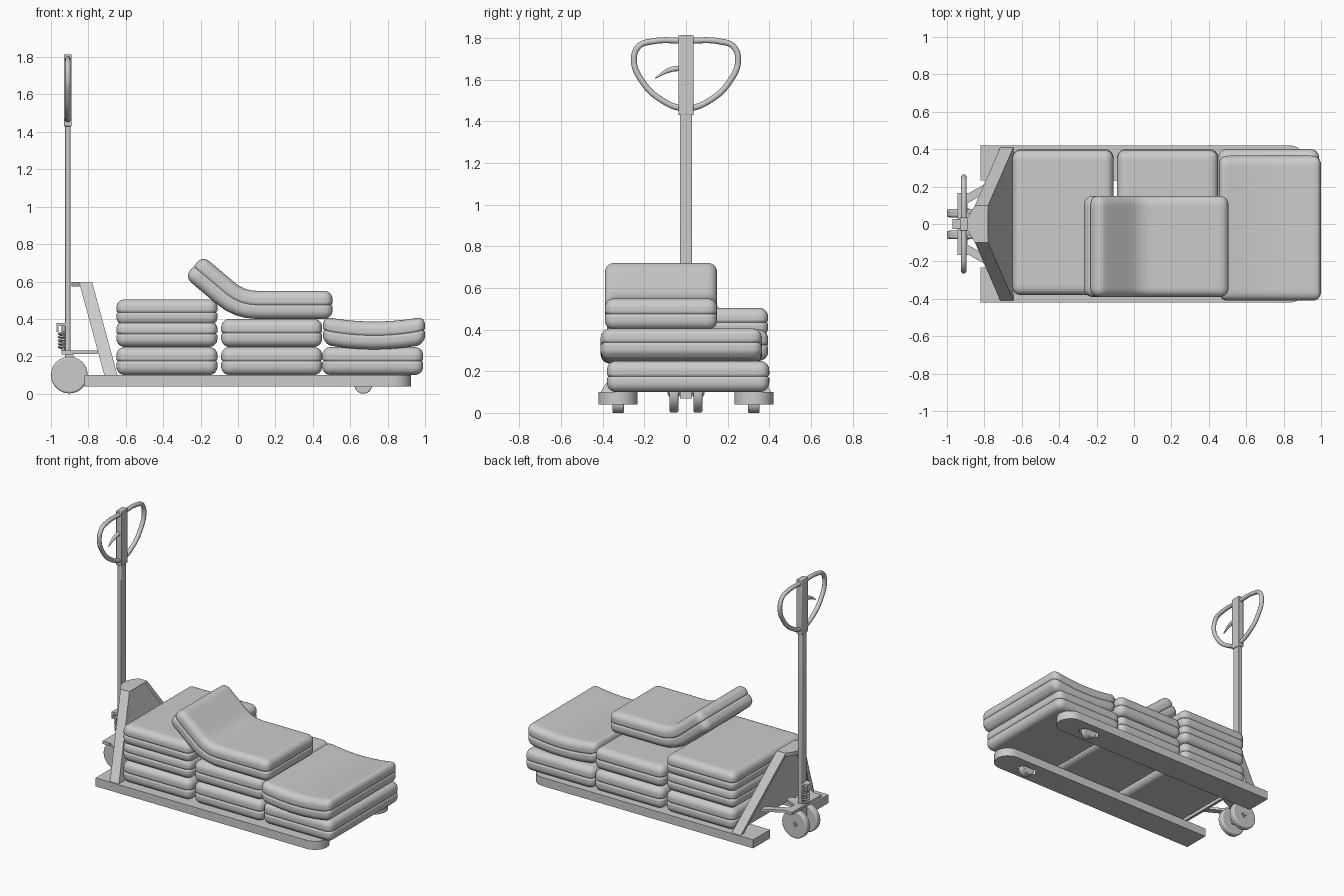
import bpy, bmesh, math
from mathutils import Vector

if "Cube" in bpy.data.objects:
    bpy.data.objects.remove(bpy.data.objects["Cube"])


def finish(name, bm, smooth=35):
    bmesh.ops.recalc_face_normals(bm, faces=bm.faces)
    me = bpy.data.meshes.new(name)
    bm.to_mesh(me)
    bm.free()
    ob = bpy.data.objects.new(name, me)
    bpy.context.collection.objects.link(ob)
    if smooth:
        me.shade_smooth()
        me.set_sharp_from_angle(angle=math.radians(smooth))
    return ob


def bevel(ob, width, segments=2):
    m = ob.modifiers.new("bevel", 'BEVEL')
    m.width, m.segments, m.limit_method = width, segments, 'ANGLE'
    return ob


def prism(name, pts, vec):
    bm = bmesh.new()
    f = bm.faces.new([bm.verts.new(p) for p in pts])
    g = bmesh.ops.extrude_face_region(bm, geom=[f])["geom"]
    for v in g:
        if isinstance(v, bmesh.types.BMVert):
            v.co += Vector(vec)
    return finish(name, bm)


def box(name, x0, x1, y0, y1, z0, z1):
    return prism(name, [(x0, y0, z0), (x1, y0, z0), (x1, y1, z0), (x0, y1, z0)], (0, 0, z1 - z0))


def wheel(name, x, y, z, r, w, segs=40):
    pts = [(x + r * math.cos(2 * math.pi * i / segs), y - w / 2,
            z + r * math.sin(2 * math.pi * i / segs)) for i in range(segs)]
    return prism(name, pts, (0, w, 0))


def tube(name, pts, r, cyclic=False, kind='POLY', radii=None):
    cu = bpy.data.curves.new(name, 'CURVE')
    cu.dimensions = '3D'
    cu.bevel_depth, cu.bevel_resolution, cu.use_fill_caps = r, 3, True
    sp = cu.splines.new(kind)
    if kind == 'BEZIER':
        sp.bezier_points.add(len(pts) - 1)
        for i, (b, p) in enumerate(zip(sp.bezier_points, pts)):
            b.co = p
            b.handle_left_type = b.handle_right_type = 'AUTO'
            b.radius = radii[i] if radii else 1
    else:
        sp.points.add(len(pts) - 1)
        for b, p in zip(sp.points, pts):
            b.co = (*p, 1)
    sp.use_cyclic_u = cyclic
    ob = bpy.data.objects.new(name, cu)
    bpy.context.collection.objects.link(ob)
    return ob


def cushion(name, x0, x1, y0, y1, z0, z1, deform=None, r=0.045):
    """Rounded, puffed box with a stitched groove around its waist."""
    c = Vector((x0 + x1, y0 + y1, z0 + z1)) / 2
    h = Vector((x1 - x0, y1 - y0, z1 - z0)) / 2
    bm = bmesh.new()
    bmesh.ops.create_cube(bm, size=2)
    bmesh.ops.subdivide_edges(bm, edges=bm.edges[:], cuts=27, use_grid_fill=True)
    for v in bm.verts:
        u = Vector([math.sin(a * math.pi / 2) for a in v.co])
        p = Vector([u[i] * h[i] for i in range(3)])
        inner = Vector([max(-h[i] + r, min(h[i] - r, p[i])) for i in range(3)])
        d = p - inner
        if d.length > 1e-6:
            p = inner + d.normalized() * r
        side = max(abs(u.x), abs(u.y)) > 0.999
        if side and abs(v.co.z) < 0.01:
            p.x *= 1 - 0.007 / h.x
            p.y *= 1 - 0.007 / h.y
        p += c
        v.co = deform(p, u, c) if deform else p
    return finish(name, bm, 60)


def sag(p, u, c):
    p.z += 0.027 * u.x * u.x
    return p


def bend(p, u, c, start=0.099, R=0.25, amax=0.70):
    t = start - p.x
    if t <= 0:
        return p
    a = min(t / R, amax)
    rest = t - a * R
    off = p.z - c.z
    return Vector((start - R * math.sin(a) - rest * math.cos(a) + off * math.sin(a), p.y,
                   c.z + R * (1 - math.cos(a)) + rest * math.sin(a) + off * math.cos(a)))


# Cushion stacks
cushion("cushion_rear_low", -0.65, -0.11, -0.38, 0.40, 0.10, 0.25)
cushion("cushion_rear_mid", -0.65, -0.11, -0.38, 0.395, 0.25, 0.39)
cushion("cushion_rear_top", -0.65, -0.11, -0.38, 0.395, 0.365, 0.505)
cushion("cushion_middle_low", -0.09, 0.45, -0.38, 0.40, 0.10, 0.25)
cushion("cushion_middle_top", -0.09, 0.45, -0.38, 0.395, 0.25, 0.40)
cushion("cushion_front_low", 0.45, 0.99, -0.38, 0.40, 0.10, 0.25)
cushion("cushion_front_sagging", 0.455, 1.0, -0.41, 0.365, 0.237, 0.386, sag)
cushion("cushion_bent", -0.305, 0.505, -0.39, 0.15, 0.40, 0.55, bend)

# Forks with rounded tips, wheel pockets and load wheels
for s, side in ((-1, "right"), (1, "left")):
    yc = 0.326 * s
    tip = [(0.83 + 0.095 * math.cos(a), yc + 0.094 * math.sin(a), 0.04)
           for a in [math.radians(-90 + 10 * i) for i in range(19)]]
    fork = prism("fork_" + side, tip + [(-0.82, yc + 0.094, 0.04), (-0.82, yc - 0.094, 0.04)], (0, 0, 0.06))
    cut = prism("pocket_cutter_" + side,
                [(0.67 + dx, yc + dy, -0.05) for dx, dy in
                 ((-0.08, 0), (-0.045, -0.04), (0.045, -0.04), (0.08, 0), (0.045, 0.04), (-0.045, 0.04))],
                (0, 0, 0.145))
    cut.hide_render = True
    cut.hide_set(True)
    m = fork.modifiers.new("pocket", 'BOOLEAN')
    m.object, m.solver = cut, 'EXACT'
    bevel(wheel("load_wheel_" + side, 0.67, yc, 0.047, 0.047, 0.054), 0.004)
    wheel("load_axle_" + side, 0.67, yc, 0.06, 0.012, 0.09, 12)

    # Sloping leg of the upright frame
    prism("frame_leg_" + side, [(-0.645, 0.41 * s, 0.10), (-0.645, 0.375 * s, 0.10),
                                (-0.78, 0.07 * s, 0.597), (-0.78, 0.10 * s, 0.597)], (-0.07, 0, 0))
    # Strut tying the steering plate to the frame
    prism("strut_" + side, [(-0.91, 0.10 * s, 0.212), (-0.91, 0.15 * s, 0.212),
                            (-0.75, 0.24 * s, 0.212), (-0.75, 0.19 * s, 0.212)], (0, 0, 0.018))
    # Steering wheel and hub
    bevel(wheel("steer_wheel_" + side, -0.902, 0.058 * s, 0.10, 0.098, 0.044, 48), 0.01, 3)
    wheel("steer_hub_" + side, -0.902, 0.058 * s, 0.10, 0.022, 0.052, 16)

# Upright frame plate and cap
prism("frame_plate", [(-0.646, -0.40, 0.10), (-0.646, 0.40, 0.10),
                      (-0.781, 0.09, 0.595), (-0.781, -0.09, 0.595)], (-0.02, 0, 0))
prism("frame_cap", [(-0.78, -0.10, 0.573), (-0.78, 0.10, 0.573), (-0.85, 0.10, 0.573),
                    (-0.89, 0.035, 0.573), (-0.89, -0.035, 0.573), (-0.85, -0.10, 0.573)], (0, 0, 0.025))

# Steering assembly
box("steer_plate", -0.945, -0.89, -0.165, 0.165, 0.21, 0.23)
prism("steer_tongue", [(-0.89, -0.06, 0.212), (-0.80, -0.02, 0.212), (-0.80, 0.02, 0.212),
                       (-0.89, 0.06, 0.212)], (0, 0, 0.018))
box("steer_post", -0.925, -0.88, -0.03, 0.03, 0.07, 0.215)
wheel("steer_axle", -0.902, 0, 0.10, 0.012, 0.18, 16)
tube("spring", [(-0.935 + 0.023 * math.cos(i * math.pi / 6), 0.023 * math.sin(i * math.pi / 6),
                 0.24 + 0.09 * i / 60) for i in range(61)], 0.006)
tube("spring_rod", [(-0.935, 0, 0.22), (-0.935, 0, 0.37)], 0.008)
box("spring_bracket", -0.97, -0.92, -0.028, 0.028, 0.362, 0.378)
box("spring_bracket_lip", -0.97, -0.96, -0.028, 0.028, 0.33, 0.378)

# Drawbar, grip and release lever
bevel(box("drawbar", -0.925, -0.895, -0.029, 0.029, 0.22, 1.45), 0.004)
bevel(box("grip_bracket", -0.93, -0.889, -0.036, 0.036, 1.43, 1.815), 0.004)
half = [(0.16, 1.785), (0.228, 1.76), (0.25, 1.69), (0.215, 1.60), (0.12, 1.505)]
ring = [(0, 1.787)] + half + [(0, 1.463)] + [(-y, z) for y, z in reversed(half)]
tube("grip_ring", [(-0.91, y, z) for y, z in ring], 0.015, True, 'BEZIER')
tube("release_lever", [(-0.91, -0.02, 1.657), (-0.91, -0.08, 1.647), (-0.91, -0.148, 1.608)],
     0.014, False, 'BEZIER', [1, 0.9, 0.2])
